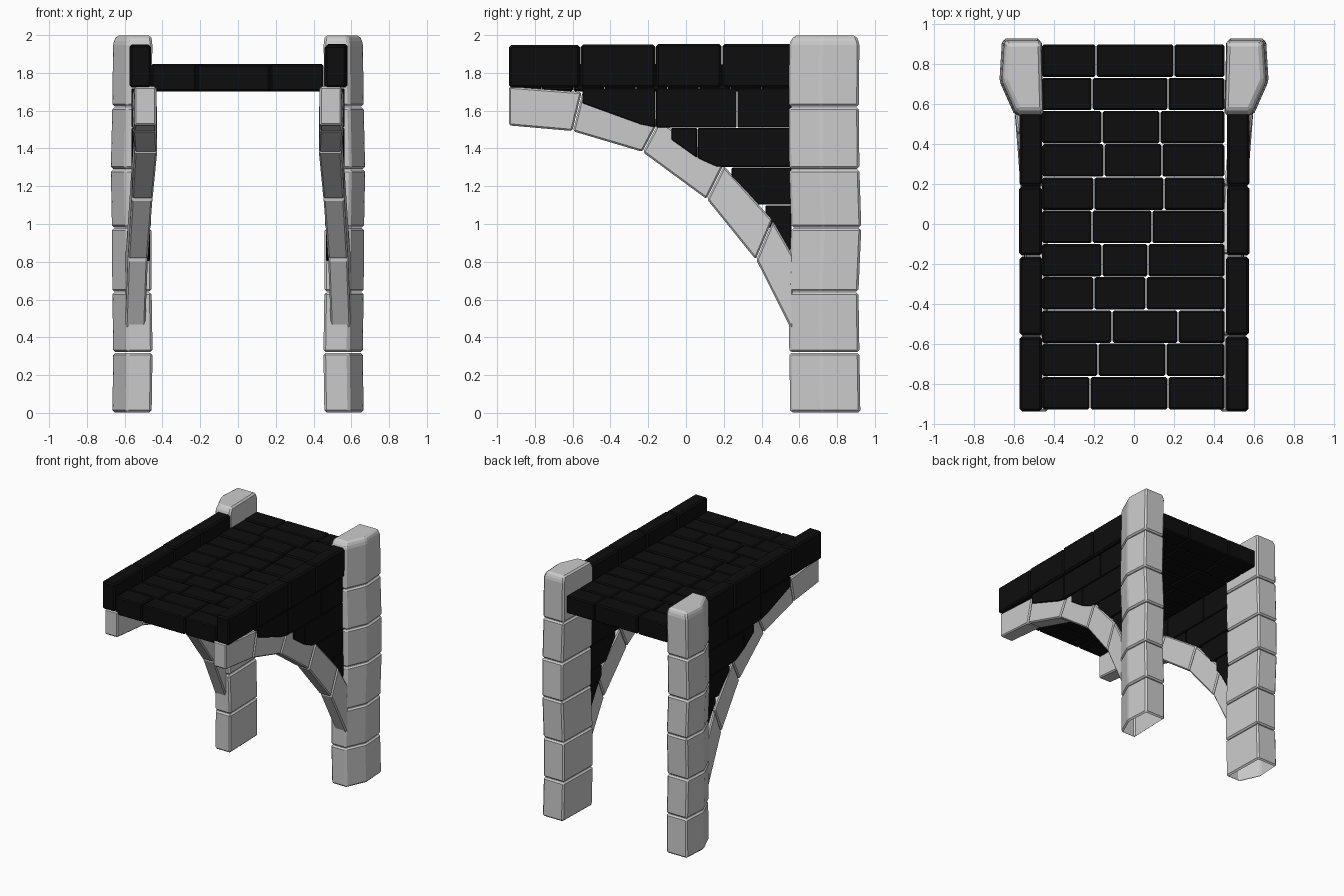
import bpy, bmesh, random
from mathutils import Vector

if "Cube" in bpy.data.objects:
    bpy.data.objects.remove(bpy.data.objects["Cube"])

random.seed(4)
black = bpy.data.materials.new("black_stone")
black.diffuse_color = (0.004, 0.004, 0.004, 1)
black.use_nodes = True
black.node_tree.nodes["Principled BSDF"].inputs["Base Color"].default_value = black.diffuse_color


def block(bm, rings, gap=0.0):
    """Loft closed rings into one capped stone, shrunk slightly to leave a joint."""
    pts = [Vector(p) for r in rings for p in r]
    lo = Vector([min(p[i] for p in pts) for i in range(3)])
    hi = Vector([max(p[i] for p in pts) for i in range(3)])
    mid, size = (lo + hi) / 2, hi - lo
    k = [1 - gap / max(s, 0.01) for s in size]
    vs = [[bm.verts.new([mid[i] + (p[i] - mid[i]) * k[i] for i in range(3)]) for p in r] for r in rings]
    n = len(rings[0])
    for a, b in zip(vs, vs[1:]):
        for i in range(n):
            bm.faces.new((a[i], a[(i + 1) % n], b[(i + 1) % n], b[i]))
    bm.faces.new(vs[0])
    bm.faces.new(vs[-1])


def box(bm, x0, x1, y0, y1, z0, z1, gap=0.0):
    block(bm, [[(x0, y0, z), (x1, y0, z), (x1, y1, z), (x0, y1, z)] for z in (z0, z1)], gap)


def finish(bm, name, bevel, mat=None, open_base=False):
    bmesh.ops.recalc_face_normals(bm, faces=bm.faces[:])
    bmesh.ops.bevel(bm, geom=bm.edges[:], offset=bevel, segments=1, affect='EDGES', clamp_overlap=True)
    if open_base:
        base = [f for f in bm.faces if all(v.co.z < 0.004 for v in f.verts)]
        bmesh.ops.delete(bm, geom=base, context='FACES_ONLY')
    bmesh.ops.recalc_face_normals(bm, faces=bm.faces[:])
    me = bpy.data.meshes.new(name)
    bm.to_mesh(me)
    bm.free()
    ob = bpy.data.objects.new(name, me)
    bpy.context.collection.objects.link(ob)
    if mat:
        me.materials.append(mat)


# Arch joints: upper (y, z), lower (y, z), inner x, outer x
JOINTS = [(-0.94, 1.73, -0.94, 1.52, 0.43, 0.55),
          (-0.55, 1.70, -0.60, 1.49, 0.43, 0.56),
          (-0.14, 1.55, -0.23, 1.38, 0.425, 0.55),
          (0.20, 1.31, 0.11, 1.13, 0.45, 0.565),
          (0.46, 1.02, 0.37, 0.81, 0.475, 0.585),
          (0.57, 0.83, 0.57, 0.42, 0.49, 0.60)]


def arch_top(y):
    for a, b in zip(JOINTS, JOINTS[1:]):
        if y <= b[0]:
            return a[1] + (b[1] - a[1]) * (y - a[0]) / (b[0] - a[0])
    return JOINTS[-1][1]


# Pillar levels: z, outward x shift, y shift
LEVELS = [(0, 0, 0), (0.32, -0.005, -0.005), (0.64, 0, -0.01), (0.98, 0.002, 0.005),
          (1.29, 0.008, -0.005), (1.62, 0, -0.008), (1.96, -0.004, -0.005)]
PLAN = [(0.455, 0.55), (0.592, 0.55), (0.668, 0.72), (0.655, 0.925), (0.465, 0.925)]


def pillar_ring(s, z, dx, dy, k=1.0):
    return [(s * (0.565 + (x - 0.565) * k + dx), 0.735 + (y - 0.735) * k + dy, z) for x, y in PLAN]


for s, side in ((-1, "left"), (1, "right")):
    # Tall pillar of six stones
    bm = bmesh.new()
    for i, (a, b) in enumerate(zip(LEVELS, LEVELS[1:])):
        rings = [pillar_ring(s, *a), pillar_ring(s, *b)]
        if i == 5:
            rings.append(pillar_ring(s, 2.0, -0.01, 0, 0.88))
        block(bm, rings, 0.004)
    finish(bm, side + "_pillar", 0.012, open_base=True)

    # Arched rib of wedge stones
    bm = bmesh.new()
    for a, b in zip(JOINTS, JOINTS[1:]):
        rings = []
        for ty, tz, ly, lz, xi, xo in (a, b):
            rings.append([(s * xi, ty, tz), (s * xo, ty, tz), (s * xo, ly, lz), (s * xi, ly, lz)])
        block(bm, rings, 0.005)
    finish(bm, side + "_arch_rib", 0.009)

    # Wall courses filling the space above the rib
    bm = bmesh.new()
    for z1, z0, cuts in ((1.72, 1.51, (-0.55, -0.16, 0.27, 0.56)), (1.51, 1.30, (-0.08, 0.06, 0.56)),
                         (1.30, 1.10, (0.24, 0.56)), (1.10, 0.78, (0.42, 0.56))):
        for y0, y1 in zip(cuts, cuts[1:]):
            ys = [y0 + (y1 - y0) * i / 5 for i in range(6)]
            side_pts = [(y, min(z1 - 0.02, max(z0, arch_top(y) - 0.06))) for y in ys] + [(y1, z1), (y0, z1)]
            block(bm, [[(s * x, y, z) for y, z in side_pts] for x in (0.465, 0.565)], 0.004)
    finish(bm, side + "_wall_fill", 0.004, black)

    # Parapet of four long stones
    bm = bmesh.new()
    cuts = (-0.94, -0.56, -0.16, 0.19, 0.57)
    for y0, y1 in zip(cuts, cuts[1:]):
        j = random.uniform(-0.004, 0.004)
        box(bm, s * (0.46 + j), s * (0.578 + j), y0, y1, 1.72, 1.953 + j, 0.005)
    finish(bm, side + "_parapet", 0.012, black)

# Paved deck: eleven rows with staggered joints
bm = bmesh.new()
SPLITS = [(-0.22, 0.17), (-0.18, 0.16), (-0.11, 0.22), (-0.2, 0.06), (-0.16, 0.07), (-0.21, 0.09),
          (-0.2, 0.15), (-0.15, 0.14), (-0.16, 0.13), (-0.21, 0.17), (-0.19, 0.2)]
for r, splits in enumerate(SPLITS):
    y0 = -0.93 + r * 0.1664
    xs = (-0.462,) + splits + (0.455,)
    for x0, x1 in zip(xs, xs[1:]):
        j = random.uniform(-0.004, 0.003)
        box(bm, x0, x1, y0, y0 + 0.1664, 1.70, 1.847 + j, 0.004)
finish(bm, "paved_deck", 0.009, black)
